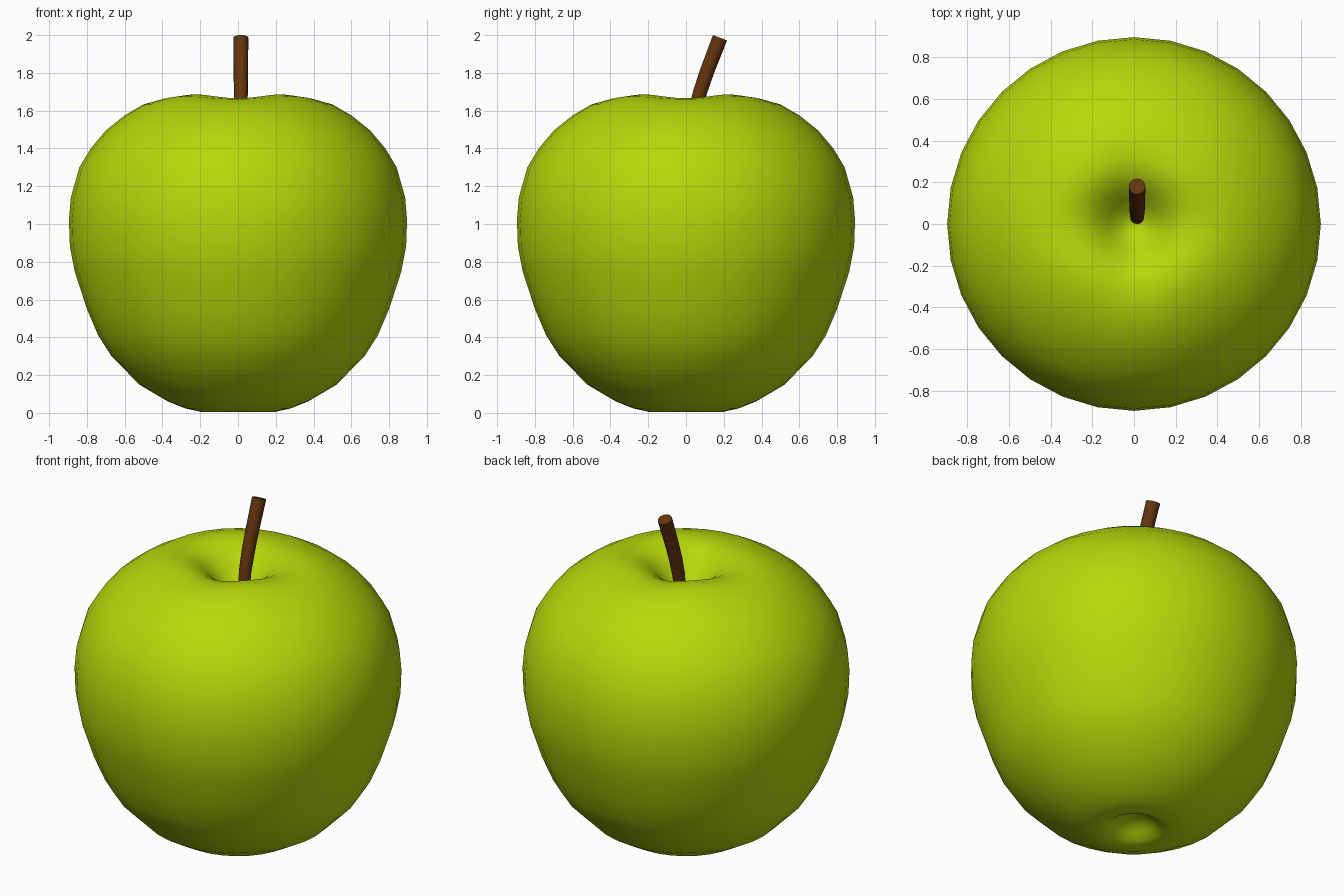
import bpy, bmesh, math
from mathutils import Vector

if "Cube" in bpy.data.objects:
    bpy.data.objects.remove(bpy.data.objects["Cube"])


def material(name, color):
    m = bpy.data.materials.new(name)
    m.diffuse_color = color
    m.use_nodes = True
    m.node_tree.nodes["Principled BSDF"].inputs["Base Color"].default_value = m.diffuse_color
    return m


def skin(name, rings, mat, angle):
    """Join rings of points into a closed tube; one-point rings are poles."""
    bm = bmesh.new()
    loops = [[bm.verts.new(p) for p in ring] for ring in rings]
    for a, b in zip(loops, loops[1:]):
        n = max(len(a), len(b))
        for i in range(n):
            j = (i + 1) % n
            if len(a) == 1:
                bm.faces.new((a[0], b[j], b[i]))
            elif len(b) == 1:
                bm.faces.new((a[i], a[j], b[0]))
            else:
                bm.faces.new((a[i], a[j], b[j], b[i]))
    for end in (loops[0], loops[-1]):
        if len(end) > 2:
            bm.faces.new(end)
    bmesh.ops.recalc_face_normals(bm, faces=bm.faces)
    me = bpy.data.meshes.new(name)
    bm.to_mesh(me)
    bm.free()
    me.materials.append(mat)
    ob = bpy.data.objects.new(name, me)
    bpy.context.collection.objects.link(ob)
    bpy.ops.object.select_all(action='DESELECT')
    ob.select_set(True)
    bpy.context.view_layer.objects.active = ob
    bpy.ops.object.shade_smooth_by_angle(angle=math.radians(angle))
    return ob


# Fruit: lathed profile (radius, height) from the base hollow up to the stem hollow
profile = [(0, .085), (.06, .08), (.11, .05), (.15, .018), (.2, .006), (.28, .024),
           (.37, .06), (.52, .148), (.67, .3), (.74, .41), (.80, .55), (.865, .75),
           (.89, .88), (.895, 1.02), (.885, 1.14), (.84, 1.3), (.78, 1.4), (.7, 1.495),
           (.6, 1.575), (.5, 1.635), (.4, 1.668), (.32, 1.676), (.25, 1.662),
           (.18, 1.62), (.12, 1.555), (.06, 1.495), (0, 1.47)]
SEG = 32


def fruit_ring(r, z):
    if r == 0:
        return [Vector((0, 0, z))]
    ring = []
    for i in range(SEG):
        a = math.tau * i / SEG
        # gentle four-lobed waviness on the upper rim
        wave = -.011 * math.cos(4 * a) * max(0, 1 - abs(r - .33) / .2) if z > 1.5 else 0
        ring.append(Vector((r * math.cos(a), r * math.sin(a), z + wave)))
    return ring


skin("apple_body", [fruit_ring(r, z) for r, z in profile],
     material("green_skin", (.47, .68, .003, 1)), 80)

# Stem: round tube swept along a path leaning backwards (y, z, radius)
path = [(.03, 1.40, .033), (.035, 1.50, .033), (.048, 1.60, .035),
        (.075, 1.70, .037), (.112, 1.81, .038), (.18, 1.986, .04)]
rings = []
for k, (y, z, r) in enumerate(path):
    p, q = path[max(k - 1, 0)], path[min(k + 1, len(path) - 1)]
    t = Vector((0, q[0] - p[0], q[1] - p[1])).normalized()
    side, up = Vector((1, 0, 0)), Vector((0, t.z, -t.y))
    rings.append([Vector((.015, y, z)) + r * (math.cos(a) * side + math.sin(a) * up)
                  for a in (math.tau * i / 16 for i in range(16))])
skin("stem", rings, material("brown_stem", (.13, .035, .004, 1)), 40)
